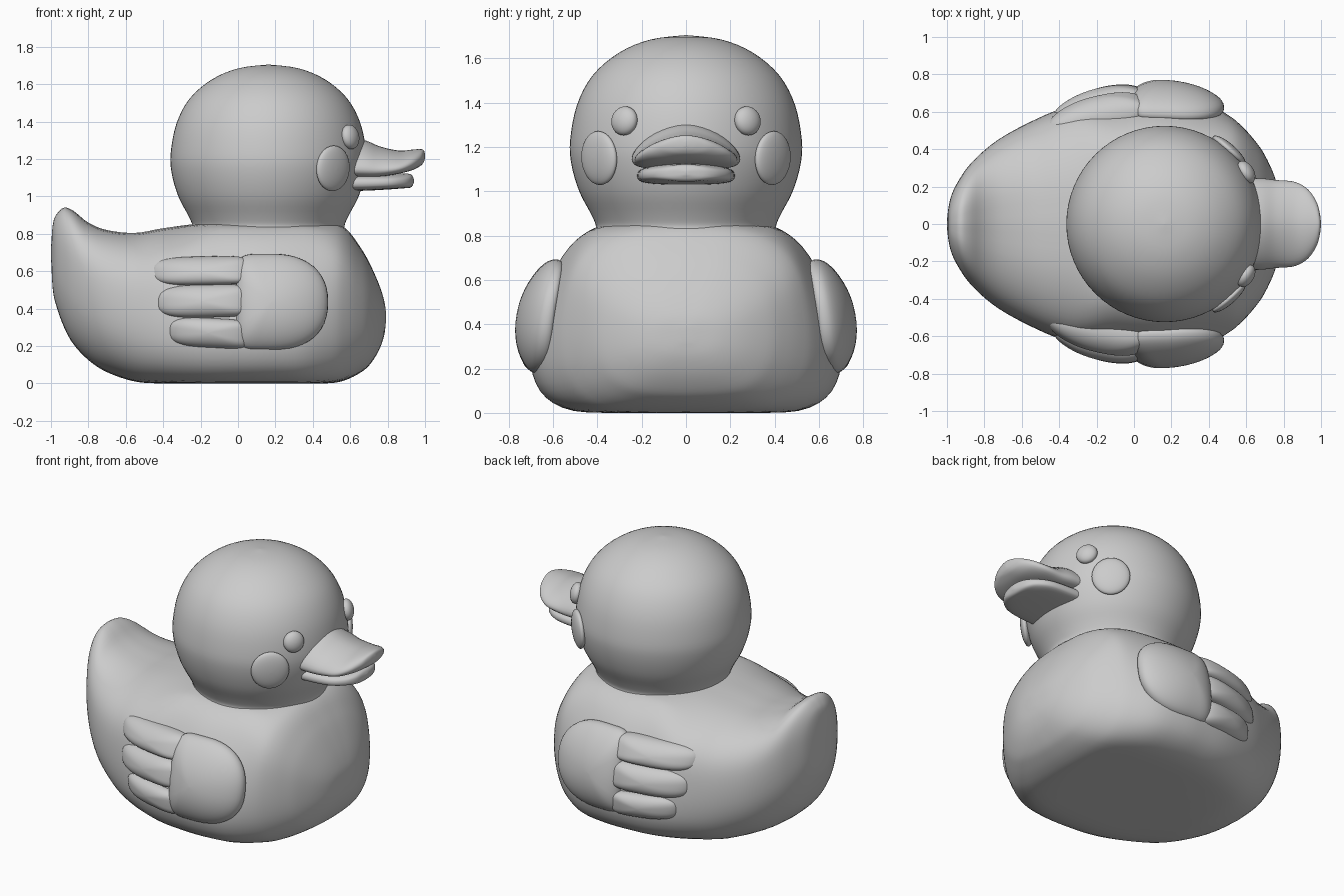
import bpy, bmesh, math
from mathutils import Vector

if "Cube" in bpy.data.objects:
    bpy.data.objects.remove(bpy.data.objects["Cube"])

grey = bpy.data.materials.new("plain grey")
grey.diffuse_color = (0.6, 0.6, 0.6, 1)
grey.use_nodes = True
grey.node_tree.nodes["Principled BSDF"].inputs["Base Color"].default_value = grey.diffuse_color


def spline(pts, sub):
    """Smooth curve through tuples of any length."""
    out = []
    for i in range(len(pts) - 1):
        a, b = pts[max(i - 1, 0)], pts[i]
        c, d = pts[i + 1], pts[min(i + 2, len(pts) - 1)]
        for k in range(sub):
            t = k / sub
            out.append(tuple(0.5 * (2 * q + (r - p) * t + (2 * p - 5 * q + 4 * r - s) * t * t
                                    + (3 * q - p - 3 * r + s) * t ** 3)
                             for p, q, r, s in zip(a, b, c, d)))
    out.append(tuple(pts[-1]))
    return out


def loft(name, rings):
    """Skin closed rings of points and cap both ends."""
    bm = bmesh.new()
    vs = [[bm.verts.new(p) for p in ring] for ring in rings]
    n = len(vs[0])
    for a, b in zip(vs, vs[1:]):
        for i in range(n):
            j = (i + 1) % n
            bm.faces.new((a[i], a[j], b[j], b[i]))
    bm.faces.new(vs[0])
    bm.faces.new(vs[-1])
    bmesh.ops.remove_doubles(bm, verts=bm.verts, dist=0.0003)
    bmesh.ops.recalc_face_normals(bm, faces=bm.faces)
    for f in bm.faces:
        f.smooth = True
    me = bpy.data.meshes.new(name)
    bm.to_mesh(me)
    bm.free()
    me.materials.append(grey)
    ob = bpy.data.objects.new(name, me)
    bpy.context.collection.objects.link(ob)
    return ob


def spow(v, e):
    return math.copysign(abs(v) ** e, v)


def smooth(t):
    t = min(max(t, 0), 1)
    return t * t * (3 - 2 * t)


# Body with upturned tail: x, bottom z, top z, half width
stations = [(-1, .68, .72, .02), (-.99, .5, .85, .1), (-.97, .41, .905, .17),
            (-.93, .3, .94, .245), (-.88, .21, .923, .315), (-.8, .125, .86, .395),
            (-.7, .06, .82, .47), (-.55, .01, .805, .553), (-.4, 0, .83, .618),
            (-.2, 0, .855, .672), (0, 0, .86, .697), (.16, 0, .86, .70),
            (.35, 0, .86, .665), (.5, .002, .86, .59), (.58, .02, .825, .525),
            (.65, .055, .735, .445), (.7, .095, .65, .37), (.75, .17, .54, .26),
            (.78, .25, .45, .15), (.79, .32, .39, .03)]
# middle cross-section with shoulders, top to bottom
shoulder = [(0, 1), (.27, 1), (.5, .985), (.62, .957), (.75, .87), (.87, .715), (.96, .53),
            (1, .35), (.985, .2), (.9, .08), (.72, .01), (.4, 0), (0, 0)]
oval = [(spow(math.sin(math.pi * k / 12), .85), .5 + .5 * spow(math.cos(math.pi * k / 12), .85))
        for k in range(13)]
rings = []
for x, zb, zt, w in spline(stations, 4):
    d = x - .13
    upper = smooth((.5 - abs(d)) / .3)
    lower = smooth((.8 - d) / .65 if d > 0 else (1.1 + d) / .9)
    half = []
    for k, (a, b) in enumerate(zip(shoulder, oval)):
        m = smooth((k - 3) / 5)
        t = upper * (1 - m) + lower * m
        half.append(tuple(t * p + (1 - t) * q for p, q in zip(a, b)))
    half = spline(half, 3)
    full = half + [(-y, z) for y, z in half[-2:0:-1]]
    rings.append([(x, y * w, max(0, zb + z * (zt - zb))) for y, z in full])
loft("body", rings)

# Head and neck, turned profile
profile = [(.002, 1.705), (.16, 1.685), (.3, 1.627), (.42, 1.525), (.492, 1.39), (.523, 1.23),
           (.517, 1.12), (.482, 1.0), (.43, .9), (.408, .85), (.408, .82), (.4, .79), (.3, .72)]
loft("head", [[(.163 + r * math.cos(a), r * math.sin(a), z)
               for a in (2 * math.pi * k / 64 for k in range(64))]
              for r, z in spline(profile, 4)])


# Bills: arched sections of x, half width, edge z, middle z, half thickness
def bill(name, sections, arch, puff):
    rings = []
    for x, w, ze, zm, th in spline(sections, 5):
        ring = []
        for k in range(40):
            a = 2 * math.pi * k / 40
            c = math.cos(a)
            ring.append((x, w * c, ze + (zm - ze) * (1 - abs(c) ** arch)
                         + th * spow(math.sin(a), puff)))
        rings.append(ring)
    loft(name, rings)


bill("upper_bill", [(.5, .24, 1.15, 1.23, .09), (.66, .245, 1.145, 1.21, .095),
                    (.76, .235, 1.14, 1.19, .077), (.86, .225, 1.15, 1.185, .06),
                    (.93, .185, 1.175, 1.195, .055), (.975, .12, 1.2, 1.208, .045),
                    (.993, .06, 1.212, 1.215, .032), (1, .008, 1.215, 1.215, .01)], 1.6, 1)
bill("lower_bill", [(.5, .22, 1.07, 1.08, .05), (.66, .22, 1.07, 1.08, .05),
                    (.8, .205, 1.073, 1.082, .045), (.88, .16, 1.077, 1.083, .04),
                    (.925, .095, 1.08, 1.083, .035), (.94, .01, 1.083, 1.083, .01)], 2, .65)


# Eyes and cheeks: flattened balls lying on the head
def button(name, pos, rw, rh, depth):
    n = Vector((pos[0] - .16, pos[1], (pos[2] - 1.19) * .7)).normalized()
    side = Vector((0, 0, 1)).cross(n).normalized()
    up = n.cross(side)
    rings = []
    for i in range(17):
        th = math.pi * (i + .02) / 16.04
        rings.append([Vector(pos) + n * depth * math.cos(th)
                      + math.sin(th) * (side * rw * math.cos(a) + up * rh * math.sin(a))
                      for a in (2 * math.pi * k / 32 for k in range(32))])
    loft(name, rings)


# Wing pieces: pillows bent to follow the body side
def pillow(name, s, cx, cz, back, front, b, depth, eb, ef, slope=0):
    rings = []
    for i in range(25):
        th = math.pi * (i + .02) / 24.04
        r, d = math.sin(th), depth * spow(math.cos(th), .8)
        ring = []
        for k in range(48):
            a = 2 * math.pi * k / 48
            c, e = math.cos(a), (ef if math.cos(a) > 0 else eb)
            dx = r * (front if c > 0 else back) * spow(c, 2 / e)
            x = cx + dx
            z = cz + r * b * spow(math.sin(a), 2 / e) + slope * dx
            base = (.69 - .8 * (z - .34) ** 2) * (1 - .6 * (x - .1) ** 2)
            ring.append((x, s * (base + d), z))
        rings.append(ring)
    loft(name, rings)


for s, tag in ((-1, "near"), (1, "far")):
    button("eye_" + tag, (.6, s * .278, 1.318), .065, .066, .04)
    button("cheek_" + tag, (.508, s * .392, 1.15), .115, .122, .035)
    pillow("wing_pad_" + tag, s, .18, .435, .19, .302, .258, .085, 6, 2.3)
    pillow("top_feather_" + tag, s, -.2, .602, .26, .26, .077, .078, 3, 5, .02)
    pillow("middle_feather_" + tag, s, -.19, .44, .245, .25, .088, .078, 3, 5, .02)
    pillow("bottom_feather_" + tag, s, -.16, .27, .21, .22, .08, .076, 3, 5, -.05)
